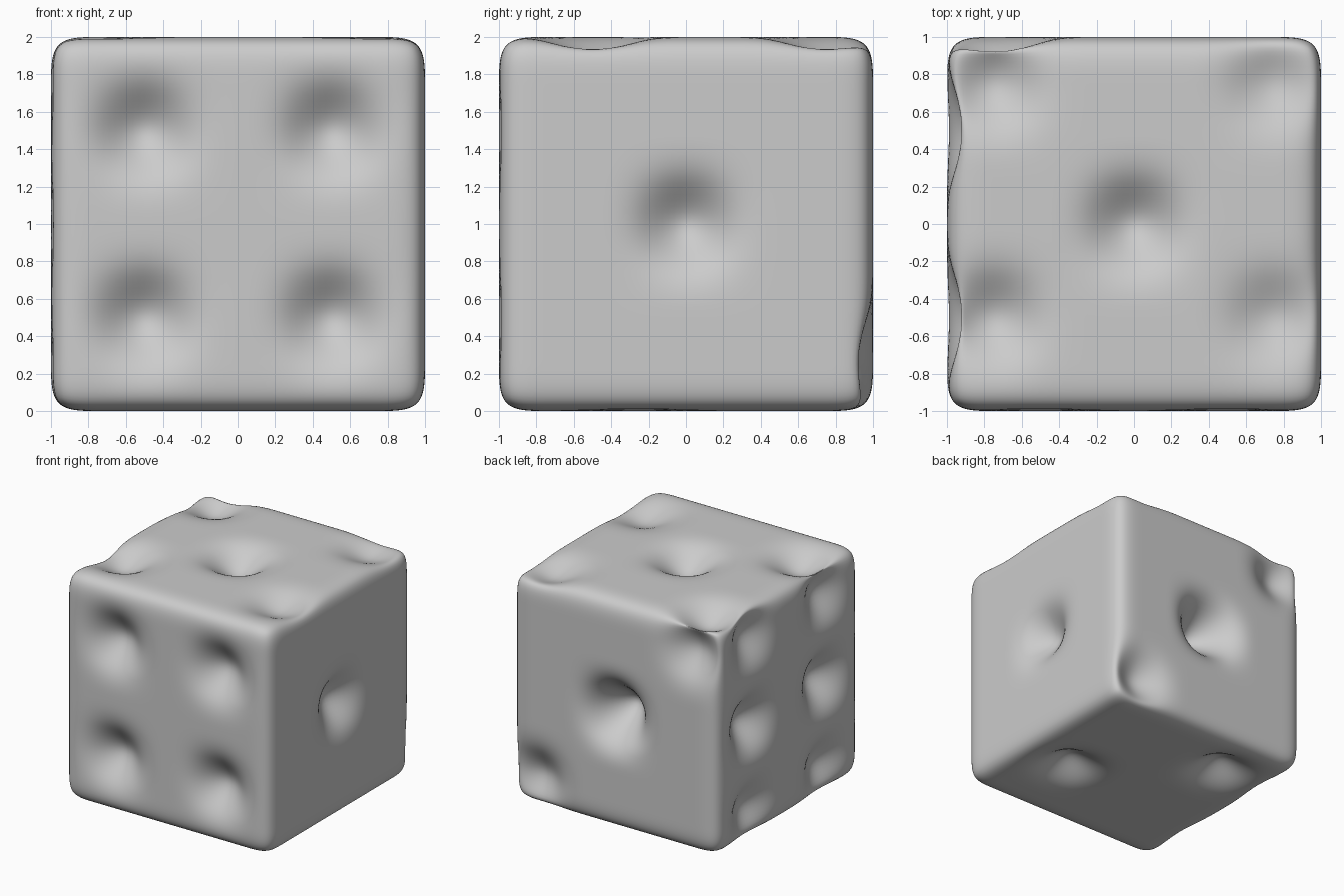
import bpy, bmesh
from mathutils import Vector

cube = bpy.data.objects.get("Cube")
if cube:
    bpy.data.objects.remove(cube, do_unlink=True)

# Body cage: a cube with an even eight by eight grid on each face
bm = bmesh.new()
bmesh.ops.create_cube(bm, size=2)
bmesh.ops.subdivide_edges(bm, edges=bm.edges[:], cuts=7, use_grid_fill=True)
cage = [(v, v.co.copy()) for v in bm.verts]


def dent(spot, normal, depth):
    """Push the cage vertex at the spot inwards to form a soft pit."""
    spot = Vector(spot)
    vert = min(cage, key=lambda item: (item[1] - spot).length)[0]
    vert.co -= Vector(normal) * depth


# Front: four pits
for x in (-0.5, 0.5):
    for z in (-0.5, 0.5):
        dent((x, -1, z), (0, -1, 0), 0.4)

# Right side of the front: one pit
dent((1, 0, 0), (1, 0, 0), 0.42)

# Opposite side: six pits in two columns
for y in (-0.5, 0.5):
    for z in (-0.75, 0, 0.75):
        dent((-1, y, z), (-1, 0, 0), 0.45 if z == 0 else 0.33)

# Top: five pits
dent((0, 0, 1), (0, 0, 1), 0.4)
for x in (-0.75, 0.75):
    for y in (-0.5, 0.75):
        dent((x, y, 1), (0, 0, 1), 0.32 if x < 0 else 0.24)

# Back: three pits on a diagonal, the middle one deepest
dent((0, 1, 0), (0, 1, 0), 0.8)
for s in (-1, 1):
    dent((0.75 * s, 1, -0.75 * s), (0, 1, 0), 0.33)

# Underside: two pits
dent((0.5, -0.25, -1), (0, 0, -1), 0.36)
dent((-0.5, 0.5, -1), (0, 0, -1), 0.36)

bmesh.ops.translate(bm, verts=bm.verts[:], vec=(0, 0, 1))
for face in bm.faces:
    face.smooth = True
mesh = bpy.data.meshes.new("die_body")
bm.to_mesh(mesh)
bm.free()
body = bpy.data.objects.new("die_body", mesh)
bpy.context.collection.objects.link(body)

# Smooth rounded surface
smooth = body.modifiers.new("rounding", 'SUBSURF')
smooth.levels = smooth.render_levels = 3

# Plain light grey
grey = bpy.data.materials.new("light_grey")
grey.use_nodes = True
colour = (0.6, 0.6, 0.6, 1)
grey.diffuse_color = colour
grey.node_tree.nodes["Principled BSDF"].inputs["Base Color"].default_value = colour
mesh.materials.append(grey)
